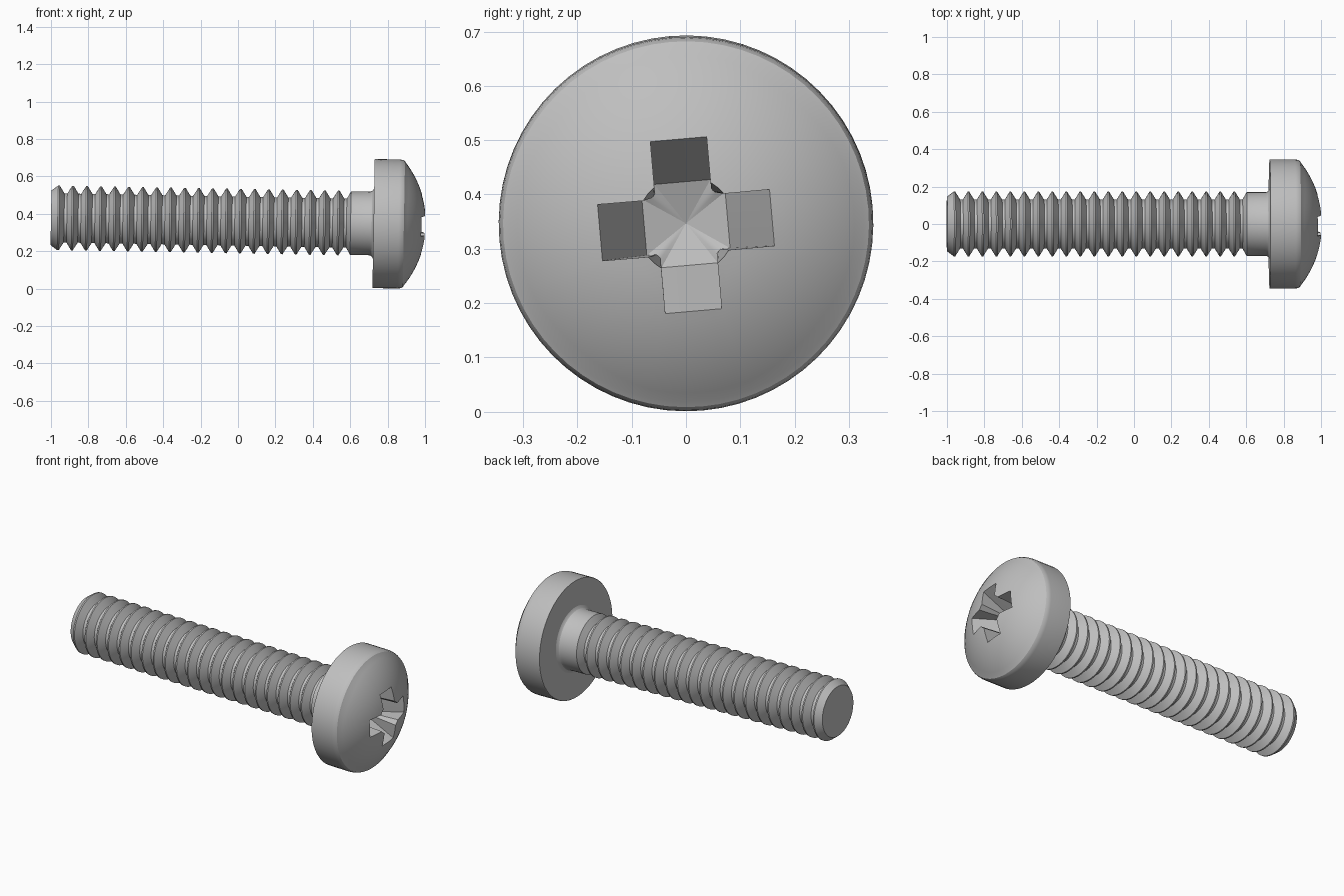
import bpy, bmesh, math
from mathutils import Matrix

cube = bpy.data.objects.get("Cube")
if cube:
    bpy.data.objects.remove(cube, do_unlink=True)

SEGMENTS = 64
# The screw lies along x, drooping slightly towards the head
PLACE = Matrix.Translation((0, 0, 0.361)) @ Matrix.Rotation(0.018, 4, 'Y')

steel = bpy.data.materials.new("grey_steel")
steel.use_nodes = True
steel.diffuse_color = (0.52, 0.52, 0.52, 1)
steel.node_tree.nodes["Principled BSDF"].inputs["Base Color"].default_value = steel.diffuse_color


def circle(x, radius):
    """Ring of points around the axis, turned to match the recess."""
    angles = [TURN + math.tau * i / SEGMENTS for i in range(SEGMENTS)]
    return [(x, radius * math.cos(a), radius * math.sin(a)) for a in angles]


def loft(name, rings, start, end):
    """Skin a row of rings and close each end with a fan to a point on the axis."""
    bm = bmesh.new()
    loops = [[bm.verts.new(p) for p in ring] for ring in rings]
    tips = [bm.verts.new((x, 0, 0)) for x in (start, end)]
    for i in range(SEGMENTS):
        j = (i + 1) % SEGMENTS
        for a, b in zip(loops, loops[1:]):
            bm.faces.new((a[i], a[j], b[j], b[i]))
        bm.faces.new((tips[0], loops[0][j], loops[0][i]))
        bm.faces.new((tips[1], loops[-1][i], loops[-1][j]))
    bmesh.ops.remove_doubles(bm, verts=bm.verts, dist=1e-5)
    bmesh.ops.recalc_face_normals(bm, faces=bm.faces)
    bm.transform(PLACE)
    mesh = bpy.data.meshes.new(name)
    bm.to_mesh(mesh)
    bm.free()
    mesh.materials.append(steel)
    obj = bpy.data.objects.new(name, mesh)
    bpy.context.collection.objects.link(obj)
    bpy.ops.object.select_all(action='DESELECT')
    obj.select_set(True)
    bpy.context.view_layer.objects.active = obj
    bpy.ops.object.shade_smooth_by_angle(angle=math.radians(25))


TURN = math.radians(5)

# Threaded shank: ring ridges, plain neck and a small fillet under the head
pitch, crest, root = 0.0748, 0.173, 0.131
profile = [(-1, 0.146)]
for i in range(21):
    x = -0.96 + i * pitch
    profile += [(x - 0.004, crest), (x + 0.004, crest),
                (x + 0.03, root), (x + pitch - 0.03, root)]
profile[-1] = (0.58, root)
profile += [(0.602, 0.17), (0.705, 0.17), (0.715, 0.174), (0.722, 0.182),
            (0.726, 0.192), (0.74, 0.192)]
loft("threaded_shank", [circle(x, r) for x, r in profile], -1, 0.74)

# Cross recess: outlines at the dome surface and at the floor, one arm at a time
HALF = 0.052
STEPS = SEGMENTS // 8


def arm_points(k):
    """Surface and floor points of one arm; k runs from one diagonal to the next."""
    side, n = math.copysign(1, k), abs(k)
    if n <= 3:                      # sloping end of the arm
        return (0.159, HALF * k / 3), (0.077, HALF * k / 3)
    if n == STEPS:                  # bevelled corner between two arms
        return (0.0643, side * 0.0643), (0.0555, side * 0.0555)
    u = 0.159 + (0.0747 - 0.159) * (n - 3) / 4
    return (u, side * HALF), (0.06 if n == 7 else 0.077, side * HALF)


def turned(point, angle):
    u, v = point
    c, s = math.cos(angle), math.sin(angle)
    return u * c - v * s, u * s + v * c


outline, floor = [], []
for i in range(SEGMENTS):
    arm = (i + STEPS) // (2 * STEPS)
    surface, bottom = arm_points(i - arm * 2 * STEPS)
    angle = TURN + arm * math.pi / 2
    outline.append(turned(surface, angle))
    floor.append((0.82, *turned(bottom, angle)))

# Pan head: flat underside, straight rim, rounded shoulder and shallow dome
DOME, APEX, EDGE = 0.53, 1.006, 0.327
rings = [circle(x, r) for x, r in ((0.725, 0.343), (0.728, 0.345), (0.86, 0.345),
                                   (0.875, 0.343), (0.887, 0.337))]
rim = circle(0, EDGE)
for step in range(11):
    t = step / 10
    ring = []
    for (_, ry, rz), (oy, oz) in zip(rim, outline):
        y, z = ry + (oy - ry) * t, rz + (oz - rz) * t
        ring.append((APEX - DOME + math.sqrt(DOME ** 2 - y * y - z * z), y, z))
    rings.append(ring)
rings.append(floor)
loft("pan_head", rings, 0.725, 0.793)
